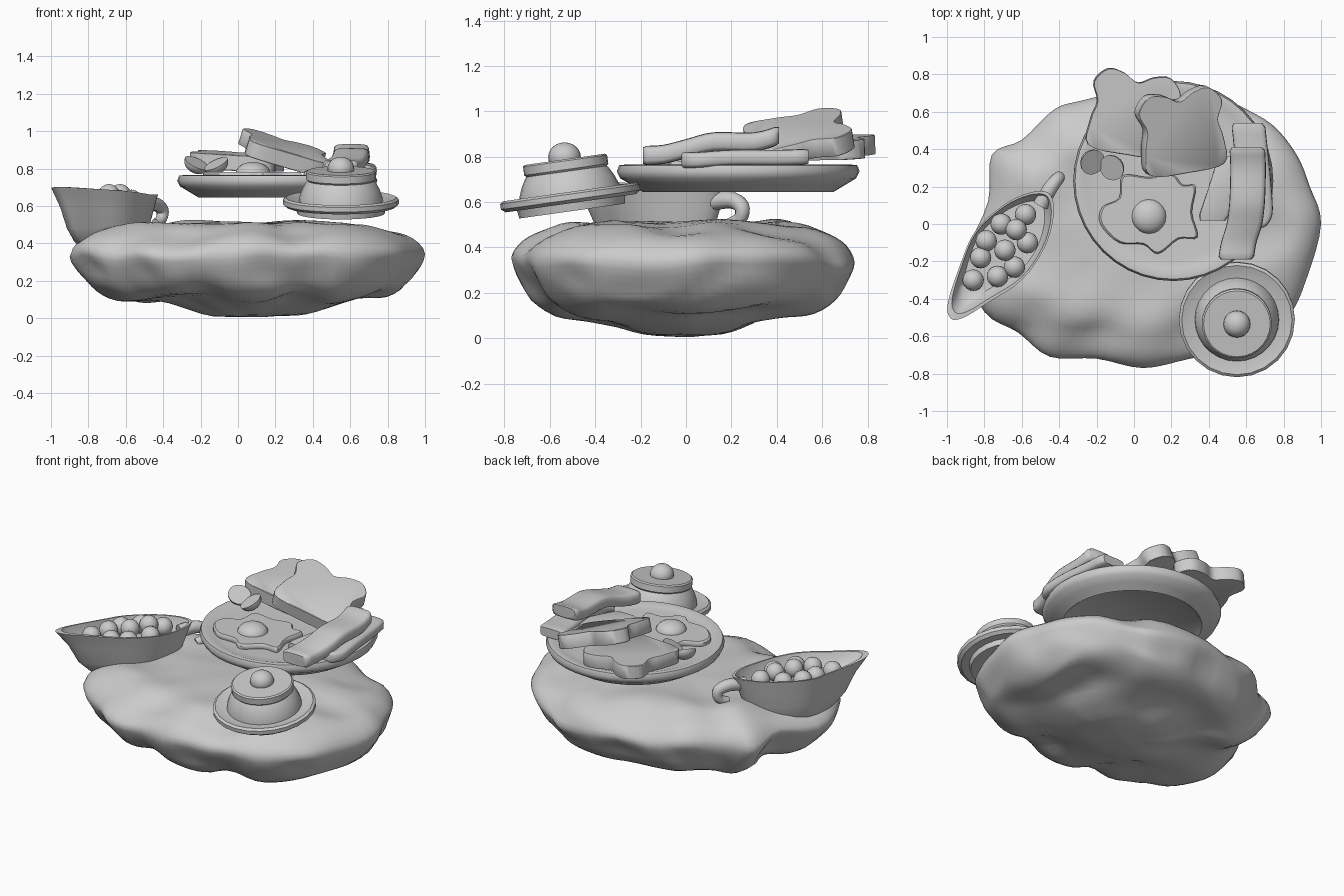
import bpy, bmesh, math
from mathutils import Vector, Matrix, Euler, noise

cube = bpy.data.objects.get("Cube")
if cube:
    bpy.data.objects.remove(cube, do_unlink=True)

grey = bpy.data.materials.new("plain grey")
grey.use_nodes = True
COLOUR = (0.6, 0.6, 0.6, 1)
grey.diffuse_color = COLOUR
grey.node_tree.nodes["Principled BSDF"].inputs["Base Color"].default_value = COLOUR


def finish(obj, name, angle=40):
    obj.name = name
    obj.data.materials.clear()
    obj.data.materials.append(grey)
    bpy.ops.object.select_all(action="DESELECT")
    obj.select_set(True)
    bpy.context.view_layer.objects.active = obj
    bpy.ops.object.shade_smooth_by_angle(angle=math.radians(angle))
    return obj


def loft(name, rings, matrix=Matrix(), angle=40):
    """Skin a row of closed rings and cap both ends."""
    bm = bmesh.new()
    rows = [[bm.verts.new(matrix @ Vector(p)) for p in ring] for ring in rings]
    count = len(rows[0])
    for a, b in zip(rows, rows[1:]):
        for i in range(count):
            j = (i + 1) % count
            bm.faces.new((a[i], a[j], b[j], b[i]))
    bm.faces.new(rows[0][::-1])
    bm.faces.new(rows[-1])
    bmesh.ops.recalc_face_normals(bm, faces=bm.faces)
    mesh = bpy.data.meshes.new(name)
    bm.to_mesh(mesh)
    bm.free()
    obj = bpy.data.objects.new(name, mesh)
    bpy.context.collection.objects.link(obj)
    return finish(obj, name, angle)


def smooth(points, closed=True, steps=4):
    """Catmull-Rom curve through the points."""
    pts = [Vector(p) for p in points]
    n = len(pts)
    pick = (lambda i: pts[i % n]) if closed else (lambda i: pts[max(0, min(n - 1, i))])
    out = []
    for i in range(n if closed else n - 1):
        a, b, c, d = (pick(i + k) for k in (-1, 0, 1, 2))
        for s in range(steps):
            t = s / steps
            out.append((b * 2 + (c - a) * t + (a * 2 - b * 5 + c * 4 - d) * t * t
                        + (b * 3 - a - c * 3 + d) * t ** 3) / 2)
    return out if closed else out + [pts[-1]]


def clamp(value):
    return max(0, min(1, value))


def circle(radius, z, sides):
    turn = math.tau / sides
    return [(radius * math.cos(i * turn), radius * math.sin(i * turn), z) for i in range(sides)]


def lathe(name, profile, matrix, sides=32, angle=40):
    return loft(name, [circle(r, z, sides) for r, z in profile], matrix, angle)


def slab(name, outline, thick, matrix, edge=0.01):
    """Flat shape with softened edges."""
    centre = sum(outline, Vector((0, 0))) / len(outline)
    levels = ((1 - edge * 4, 0), (1, edge), (1, thick - edge), (1 - edge * 4, thick))
    rings = [[(*(centre + (p - centre) * f), z) for p in outline] for f, z in levels]
    return loft(name, rings, matrix)


def ball(name, place, radius, squash=1):
    bpy.ops.mesh.primitive_uv_sphere_add(segments=20, ring_count=12, radius=radius, location=place)
    obj = bpy.context.object
    obj.scale.z = squash
    return finish(obj, name, 60)


def strip(name, path, width, thick):
    """Wavy strip running along y with a rounded section."""
    line = smooth(path, closed=False)
    last = len(line) - 1
    rings = []
    for k, p in enumerate(line):
        size = 0.85 if k in (0, last) else 1
        ring = []
        for i in range(16):
            c, s = math.cos(i * math.tau / 16), math.sin(i * math.tau / 16)
            dx = math.copysign(abs(c) ** 0.35, c) * width / 2 * size
            dz = math.copysign(abs(s) ** 0.6, s) * thick / 2 * size
            ring.append(p + Vector((dx, 0, dz)))
        rings.append(ring)
    return loft(name, rings, angle=50)


# Cloud base: a lumpy outline swept through a rounded vertical profile
cloud_outline = smooth([
    (1, 0), (.94, .2), (.87, .37), (.74, .53), (.55, .64), (.4, .72), (.1, .74), (-.28, .66),
    (-.43, .61), (-.6, .45), (-.76, .37), (-.78, .12), (-.9, -.2), (-.8, -.47), (-.62, -.58),
    (-.45, -.71), (-.2, -.72), (.05, -.77), (.3, -.72), (.6, -.66), (.82, -.5), (.92, -.3)])
cloud_profile = smooth([
    (.05, .51), (.4, .51), (.68, .5), (.84, .46), (.95, .41), (1, .34), (.96, .25),
    (.89, .17), (.78, .12), (.6, .095), (.42, .06), (.25, .02), (.05, .005)],
    closed=False, steps=3)
rings = []
for f, z in cloud_profile:
    shift = .11 * (1 - f) * (z < .3)
    ring = []
    for p in cloud_outline:
        spot = Vector((p.x * f + shift, p.y * f, z))
        lump = noise.noise(spot * 3.5)
        spread = 1 - 0.08 * abs(lump) * clamp(abs(z - .34) * 8)
        rise = lump * 0.05 * min(1, f * 1.3)
        ring.append((spot.x * spread, spot.y * spread, max(0, z + rise)))
    rings.append(ring)
loft("cloud_base", rings, angle=60)

# Breakfast plate
lathe("large_plate", [
    (.02, .67), (.39, .67), (.42, .645), (.47, .675), (.52, .705), (.535, .735),
    (.525, .762), (.5, .765), (.47, .755), (.42, .75), (.02, .75)],
    Matrix.Translation((.21, .23, 0)), 40, 60)

# Fried egg
egg = smooth([(-.06, .26), (.08, .25), (.2, .27), (.26, .21), (.33, .2), (.31, .06), (.34, -.07),
              (.24, -.08), (.13, -.16), (.05, -.11), (-.08, -.1), (-.18, 0), (-.17, .09), (-.08, .14)])
slab("egg_white", egg, .04, Matrix.Translation((0, 0, .742)))
ball("egg_yolk", (.08, .04, .775), .093, .65)

# Toast slices share one mirrored outline
half = [(.08, .22), (.17, .23), (.235, .15), (.2, .05), (.22, -.05), (.21, -.19)]
toast = smooth([(0, .18)] + half + [(0, -.21)] + [(-x, y) for x, y in reversed(half)])
for name, place, turn in (("left_toast", (-.01, .58, .795), (.03, .06, -.16)),
                          ("right_toast", (.24, .49, .84), (.2, .28, .17))):
    slab(name, toast, .085, Matrix.Translation(place) @ Euler(turn).to_matrix().to_4x4(), .003)

# Halved tomatoes: bowls with a flat tilted cut
dome = [(.07 * math.sin(a * math.pi / 12), -.055 * math.cos(a * math.pi / 12))
        for a in (0.3, 1, 2, 3, 4, 5, 6)]
for name, place, turn in (("left_tomato", (-.22, .33, .83), (.35, .45, 0)),
                          ("right_tomato", (-.12, .30, .825), (.3, -.45, 0))):
    lathe(name, dome, Matrix.Translation(place) @ Euler(turn).to_matrix().to_4x4(), 20)

# Bacon strips
strip("top_bacon", [(.605, .41, .895), (.61, .3, .865), (.605, .12, .865), (.59, 0, .835),
                    (.56, -.1, .81), (.545, -.19, .805)], .19, .085)
strip("lower_bacon", [(.61, .54, .8), (.625, .4, .795), (.645, .2, .795), (.65, .05, .785),
                      (.61, -.02, .785)], .18, .07)
strip("inner_bacon", [(.53, .36, .775), (.48, .2, .78), (.42, .02, .765)], .16, .05)

# Pudding on a tilted saucer
tilt = Matrix.Translation((.55, -.51, .62)) @ Matrix.Rotation(.14, 4, "X")
lathe("saucer", [(.02, -.06), (.235, -.06), (.24, -.025), (.29, -.025), (.31, -.01),
                 (.31, .015), (.295, .025), (.24, .008), (.02, .008)], tilt, 24, 30)
lathe("pudding", [(.226, 0), (.222, .03), (.207, .07), (.188, .105), (.172, .125)], tilt, 28, 30)
lathe("pudding_topping", [(.178, .115), (.187, .125), (.187, .163), (.178, .17)], tilt, 28, 30)
ball("cherry", tilt @ Vector((0, 0, .18)), .072, .9)

# Gravy boat: leaf outline lofted up, over the rim and back down inside
leaf = smooth([(-.995, -.42), (-.98, -.505), (-.91, -.5), (-.78, -.42), (-.6, -.3), (-.48, -.13),
               (-.43, .04), (-.45, .16), (-.55, .17), (-.7, .1), (-.85, -.04), (-.93, -.22)])
middle = Vector((-.7, -.12))
rings = []
for f, z in ((.6, .36), (.73, .41), (.82, .48), (.9, .56), (.96, .62), (1, .66),
             (.95, .66), (.89, .6), (.82, .57)):
    ring = []
    for p in leaf:
        spout = clamp((-.2 - p.y) / .3)
        reach = f - .7 * (1 - f) * spout
        lift = max(0, -p.y - .1) * .1 * (z > .5)
        ring.append((*(middle + (p - middle) * reach), z + lift))
    rings.append(ring)
loft("gravy_boat", rings)

handle = bpy.data.curves.new("boat_handle", "CURVE")
handle.dimensions = "3D"
handle.bevel_depth = .042
handle.use_fill_caps = True
path = smooth([(-.5, .1, .6), (-.445, .195, .61), (-.405, .245, .58), (-.41, .24, .53),
               (-.44, .195, .505)], closed=False)
spline = handle.splines.new("POLY")
spline.points.add(len(path) - 1)
for k, p in enumerate(path):
    spline.points[k].co = (*p, 1)
    spline.points[k].radius = 1 - .4 * k / len(path)
tube = bpy.data.objects.new("boat_handle", handle)
bpy.context.collection.objects.link(tube)
bpy.ops.object.select_all(action="DESELECT")
tube.select_set(True)
bpy.context.view_layer.objects.active = tube
bpy.ops.object.convert(target="MESH")
finish(bpy.context.object, "boat_handle", 60)

# Berries in the boat
berries = [(-.58, .05), (-.71, 0), (-.63, -.03), (-.79, -.09), (-.57, -.1),
           (-.69, -.14), (-.82, -.18), (-.64, -.23), (-.73, -.28), (-.86, -.3)]
for k, (x, y) in enumerate(berries):
    ball(f"berry_{k}", (x, y, .66 if k in (2, 5) else .63), .057)
